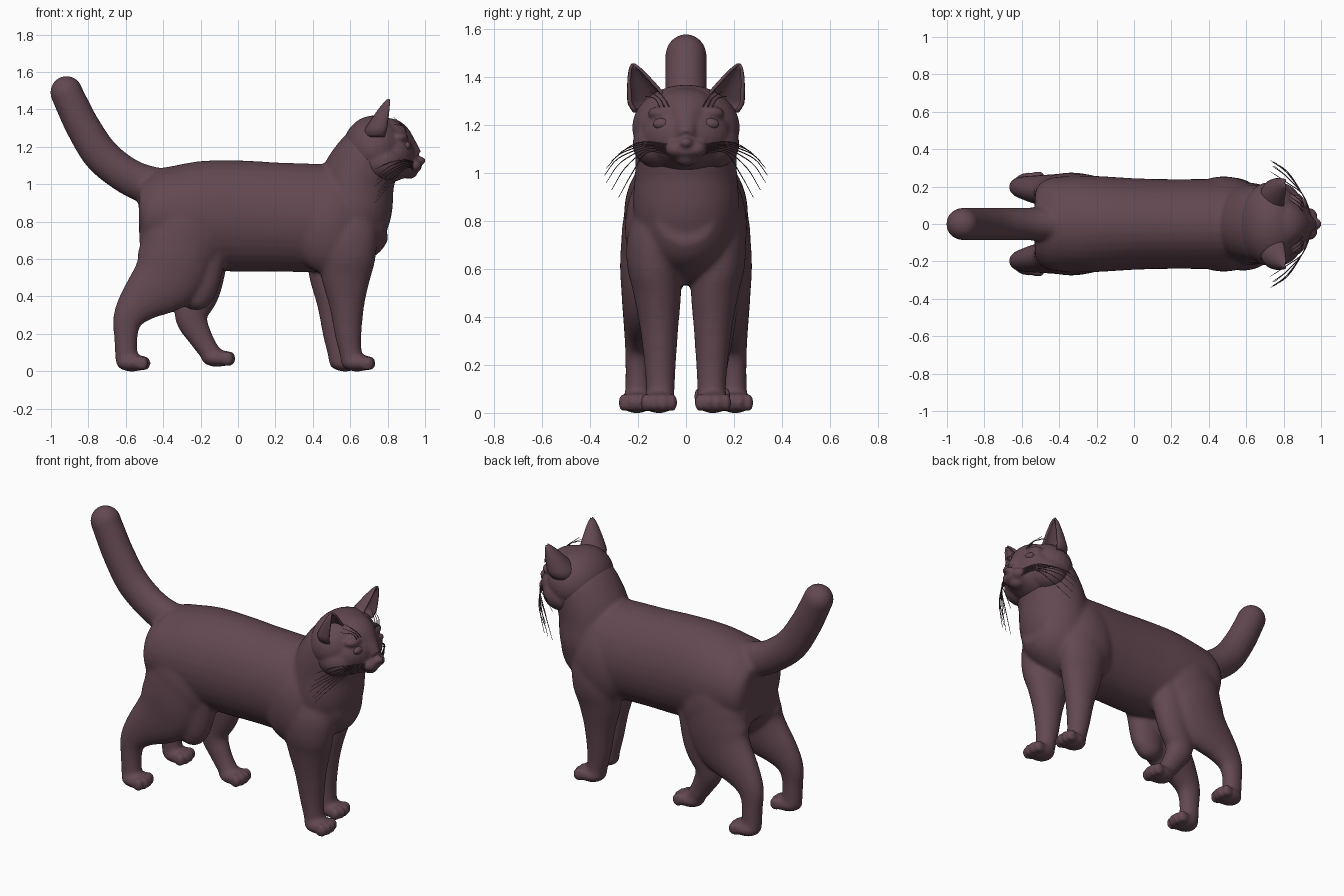
import bpy, bmesh, math
from mathutils import Vector, Matrix

fur = bpy.data.materials.new("dusky mauve fur")
fur.diffuse_color = (0.125, 0.065, 0.083, 1)
Y, Z = Vector((0, 1, 0)), Vector((0, 0, 1))


def finish(name, bm, remesh=0, soften=8):
    bmesh.ops.recalc_face_normals(bm, faces=bm.faces)
    me = bpy.data.meshes.new(name)
    bm.to_mesh(me)
    bm.free()
    me.materials.append(fur)
    me.shade_smooth()
    ob = bpy.data.objects.new(name, me)
    bpy.context.collection.objects.link(ob)
    if remesh:
        m = ob.modifiers.new("blend", 'REMESH')
        m.mode, m.voxel_size, m.use_smooth_shade = 'VOXEL', remesh, True
        s = ob.modifiers.new("soften", 'SMOOTH')
        s.factor, s.iterations = 0.5, soften
    return ob


def spline(pts, sub):
    """Catmull-Rom through tuples of any length."""
    p = [tuple(2 * a - b for a, b in zip(pts[0], pts[1]))] + list(pts)
    p.append(tuple(2 * a - b for a, b in zip(pts[-1], pts[-2])))
    out = []
    for i in range(1, len(p) - 2):
        for k in range(sub):
            t = k / sub
            out.append([0.5 * (2 * b + (c - a) * t + (2 * a - 5 * b + 4 * c - d) * t * t
                        + (3 * b - a - 3 * c + d) * t ** 3)
                        for a, b, c, d in zip(*p[i - 1:i + 3])])
    return out + [list(pts[-1])]


def loft(bm, stations, n=32, sub=6, side=Y):
    """Stations (x, y, z, radius along side, radius across)."""
    st = spline(stations, sub)
    c = [Vector(s[:3]) for s in st]
    rings = []
    for i, s in enumerate(st):
        t = (c[min(i + 1, len(c) - 1)] - c[max(i - 1, 0)]).normalized()
        nor = t.cross(side).normalized()
        rings.append([bm.verts.new(c[i] + side * s[3] * math.cos(a) + nor * s[4] * math.sin(a))
                      for a in (2 * math.pi * k / n for k in range(n))])
    for r, q in zip(rings, rings[1:]):
        for k in range(n):
            bm.faces.new((r[k], r[(k + 1) % n], q[(k + 1) % n], q[k]))
    bm.faces.new(rings[0])
    bm.faces.new(rings[-1])


def ball(bm, c, r):
    m = Matrix.Translation(c) @ Matrix.Diagonal((*r, 1))
    bmesh.ops.create_uvsphere(bm, u_segments=28, v_segments=18, radius=1, matrix=m)


def paw(bm, x, y, z=0.045):
    ball(bm, (x, y, z), (0.085, 0.072, 0.047))
    for k in (-1.5, -0.5, 0.5, 1.5):
        ball(bm, (x + 0.073 - 0.012 * abs(k), y + k * 0.038, z - 0.002), (0.036, 0.021, 0.042))


def shifted(stations, dx, s):
    return [(x + dx, y * s, z, a, b) for x, y, z, a, b in stations]


bm = bmesh.new()
# torso
loft(bm, [(-.53, 0, .85, .17, .13), (-.505, 0, .85, .215, .19), (-.45, 0, .845, .245, .235),
          (-.36, 0, .84, .256, .258), (-.2, 0, .835, .257, .29), (0, 0, .83, .245, .298),
          (.2, 0, .825, .24, .292), (.4, 0, .82, .24, .29), (.55, 0, .82, .23, .28),
          (.68, 0, .83, .195, .23), (.77, 0, .85, .13, .15)])
# neck and chest
loft(bm, [(.55, 0, .62, .14, .13), (.575, 0, .72, .19, .18), (.615, 0, .85, .22, .205),
          (.635, 0, 1.0, .213, .2), (.67, 0, 1.1, .21, .187), (.7, 0, 1.18, .2, .16),
          (.73, 0, 1.25, .17, .12)])
# tail
loft(bm, [(-.34, 0, .95, .11, .13), (-.48, 0, .995, .092, .105), (-.6, 0, 1.05, .087, .098),
          (-.73, 0, 1.155, .087, .098), (-.825, 0, 1.3, .087, .093), (-.885, 0, 1.42, .087, .089),
          (-.917, 0, 1.49, .086, .086)])
ball(bm, (-.917, 0, 1.49), (.088, .087, .09))

for s in (-1, 1):
    # shoulder and haunch, easing the limbs into the torso
    ball(bm, (.48, s * .12, .77), (.2, .135, .25))
    ball(bm, (-.3, s * .12, .72), (.23, .15, .28))
    # front legs, one slightly ahead
    dx = -s * .032
    loft(bm, shifted([(.54, .1, .92, .08, .1), (.55, .125, .76, .115, .16), (.55, .135, .62, .112, .155),
                      (.545, .12, .5, .1, .132), (.55, .112, .35, .08, .094), (.557, .108, .2, .066, .072),
                      (.57, .107, .1, .06, .06), (.58, .107, .04, .06, .06)], dx, s))
    paw(bm, .605 + dx, s * .113)
    # hind legs
    loft(bm, shifted([(-.3, .12, .9, .08, .13), (-.315, .145, .77, .115, .19), (-.33, .157, .63, .118, .2),
                      (-.385, .167, .5, .102, .19), (-.525, .185, .37, .075, .118),
                      (-.588, .195, .28, .06, .082), (-.6, .2, .18, .053, .063),
                      (-.595, .2, .05, .055, .06)], 0, s))
    paw(bm, -.567, s * .205)

# middle leg and the short stump opposite
loft(bm, [(-.17, .12, .68, .1, .13), (-.2, .13, .45, .085, .112), (-.25, .125, .3, .07, .09),
          (-.2, .115, .18, .057, .065), (-.135, .11, .08, .055, .053)])
paw(bm, -.112, .11, .07)
loft(bm, [(-.18, -.12, .68, .09, .13), (-.205, -.13, .48, .08, .108), (-.222, -.13, .4, .07, .092)])
ball(bm, (-.224, -.13, .405), (.09, .07, .08))
finish("cat_body", bm, 0.0095, 22)

# head: skull, face, bridge, muzzle, chin, nose
bm = bmesh.new()
ball(bm, (.73, 0, 1.19), (.17, .225, .178))
ball(bm, (.82, 0, 1.16), (.13, .185, .135))
loft(bm, [(.74, 0, 1.28, .13, .075), (.825, 0, 1.262, .12, .085), (.89, 0, 1.2, .07, .07),
          (.95, 0, 1.145, .036, .042)])
loft(bm, [(.8, 0, 1.1, .17, .1), (.87, 0, 1.1, .12, .075), (.93, 0, 1.1, .08, .05),
          (.972, 0, 1.115, .045, .032)])
ball(bm, (.915, 0, 1.062), (.045, .045, .033))
ball(bm, (.972, 0, 1.126), (.032, .03, .022))
for s in (-1, 1):
    # cheeks, whisker pads, brows
    ball(bm, (.77, s * .115, 1.12), (.12, .108, .1))
    ball(bm, (.935, s * .042, 1.1), (.046, .044, .036))
    ball(bm, (.86, s * .095, 1.25), (.05, .065, .03))
finish("head", bm, 0.008, 8)

for s, tag in ((-1, "right"), (1, "left")):
    # cupped ear, open to the front
    bm = bmesh.new()
    base, tip = Vector((.75, s * .135, 1.255)), Vector((.808, s * .22, 1.452))
    rows = []
    for i in range(13):
        t = i / 12
        r = min(1, .78 + t * 1.2) * (1 - t) ** .75 + .04
        rows.append([bm.verts.new(base.lerp(tip, t) + Vector((-.088 * math.cos(a), .098 * math.sin(a), 0)) * r)
                     for a in (math.radians(-115 + 230 * k / 16) for k in range(17))])
    for p, q in zip(rows, rows[1:]):
        for k in range(16):
            bm.faces.new((p[k], p[k + 1], q[k + 1], q[k]))
    ear = finish(tag + "_ear", bm)
    m = ear.modifiers.new("thickness", 'SOLIDIFY')
    m.thickness, m.offset = .012, 0

    # eye
    bm = bmesh.new()
    ball(bm, (.903, s * .1, 1.205), (.023, .038, .024))
    finish(tag + "_eye", bm)

    # whiskers and brow hairs
    bm = bmesh.new()
    w = .0025
    for i in range(7):
        z0, z1 = 1.075 + .007 * i, .9 + .03 * i
        y1 = .28 + .06 * math.sin(i / 6 * math.pi)
        loft(bm, [(.945, s * .06, z0, w, w), (.9, s * .16, z0 + .012, w, w),
                  (.82, s * (y1 - .06), (z0 + z1) / 2 + .02, w, w),
                  (.73 + .01 * (i % 3), s * y1, z1, w / 2, w / 2)], 5, 4, Z)
    for i in range(3):
        loft(bm, [(.9, s * (.07 + .02 * i), 1.275, w, w), (.885, s * (.09 + .02 * i), 1.31, w, w),
                  (.83, s * (.13 + .02 * i), 1.36 - .02 * i, w / 2, w / 2)], 5, 4, Y)
    finish(tag + "_whiskers", bm)
